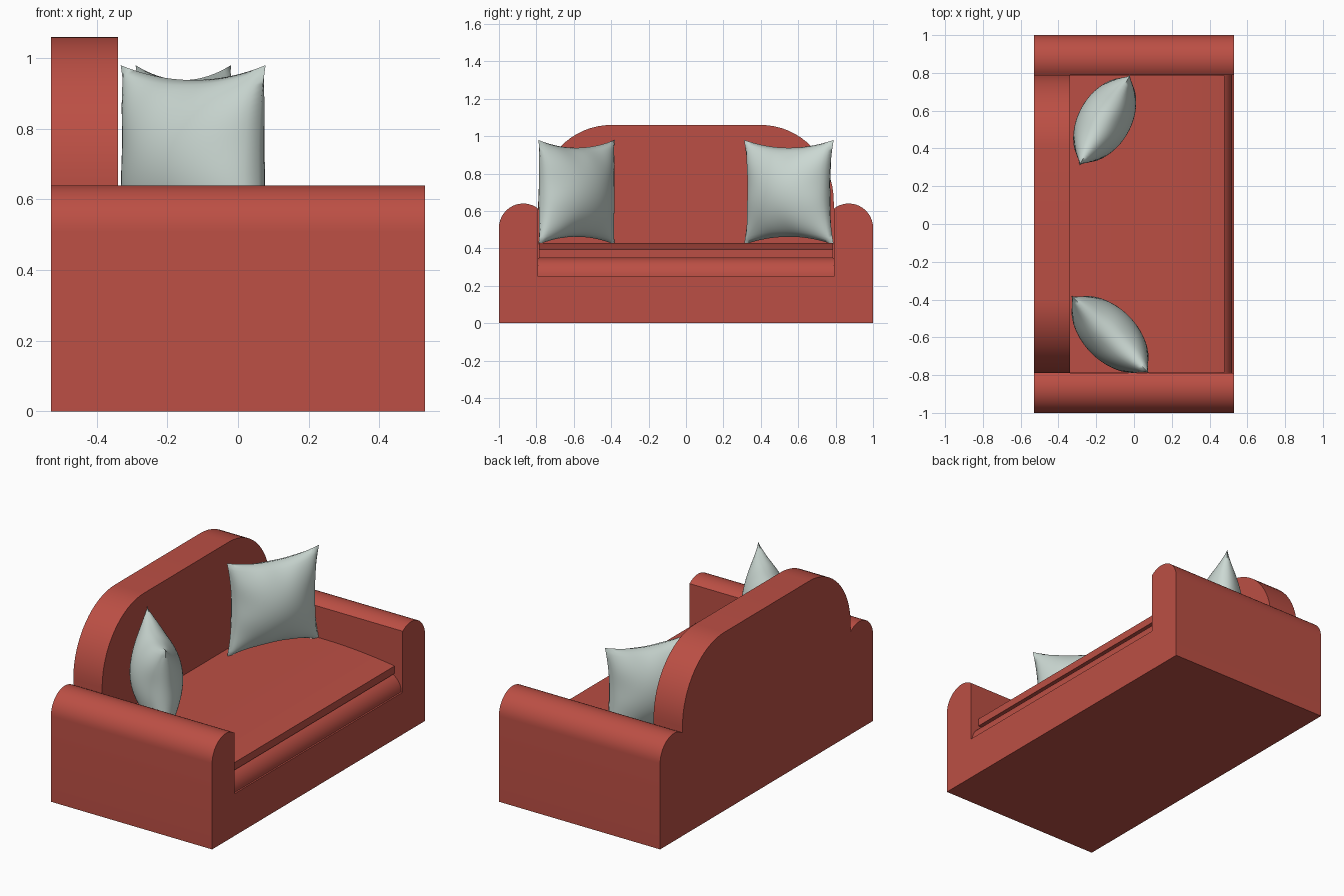
import bpy, bmesh, math
from mathutils import Vector

cube = bpy.data.objects.get("Cube")
if cube:
    bpy.data.objects.remove(cube, do_unlink=True)


def material(name, rgb):
    mat = bpy.data.materials.new(name)
    mat.use_nodes = True
    mat.diffuse_color = (*rgb, 1)
    mat.node_tree.nodes["Principled BSDF"].inputs["Base Color"].default_value = (*rgb, 1)
    return mat


RED = material("brick red fabric", (0.50, 0.078, 0.058))
PALE = material("pale grey green fabric", (0.60, 0.69, 0.65))


def finish(name, bm, mat, angle=30):
    bmesh.ops.recalc_face_normals(bm, faces=bm.faces)
    mesh = bpy.data.meshes.new(name)
    bm.to_mesh(mesh)
    bm.free()
    mesh.materials.append(mat)
    obj = bpy.data.objects.new(name, mesh)
    bpy.context.collection.objects.link(obj)
    bpy.ops.object.select_all(action="DESELECT")
    obj.select_set(True)
    bpy.context.view_layer.objects.active = obj
    bpy.ops.object.shade_smooth_by_angle(angle=math.radians(angle))
    return obj


def extrude(name, points, sweep):
    """Close a profile of 3D points and extrude it along the sweep vector."""
    bm = bmesh.new()
    face = bm.faces.new([bm.verts.new(p) for p in points])
    new = bmesh.ops.extrude_face_region(bm, geom=[face])["geom"]
    verts = [v for v in new if isinstance(v, bmesh.types.BMVert)]
    bmesh.ops.translate(bm, verts=verts, vec=sweep)
    # the profile cap is kept by the extrusion, so the solid is closed
    if not any(len(f.verts) == len(points) and f.calc_center_median().dot(Vector(sweep)) <
               verts[0].co.dot(Vector(sweep)) - 0.01 for f in bm.faces if len(f.verts) > 4):
        bm.faces.new([bm.verts[i] for i in range(len(points))]) if bm.verts.ensure_lookup_table() else None
    return finish(name, bm, RED)


def arc(cu, cv, ru, rv, start, end, steps=16):
    angles = [math.radians(start + (end - start) * i / steps) for i in range(steps + 1)]
    return [(cu + ru * math.cos(a), cv + rv * math.sin(a)) for a in angles]


BACK, FRONT, INNER = -0.53, 0.53, 0.79

# Arms with a rolled top
inner_angle = 180 - math.degrees(math.acos((0.87 - INNER) / 0.13))
arm = [(INNER, 0), (1, 0)] + arc(0.87, 0.51, 0.13, 0.13, 0, inner_angle)
for name, side in (("left_arm", 1), ("right_arm", -1)):
    extrude(name, [(BACK, side * y, z) for y, z in arm], (FRONT - BACK, 0, 0))

# Arched backrest
arch = arc(0.40, 0.65, 0.39, 0.41, 0, 90)
rest = [(INNER, 0)] + arch + [(-y, z) for y, z in reversed(arch)] + [(-INNER, 0)]
extrude("backrest", [(BACK, y, z) for y, z in rest], (0.19, 0, 0))

# Base with a rounded front lip
base = [(-0.34, 0), (FRONT, 0), (FRONT, 0.25)] + arc(0.42, 0.25, 0.10, 0.10, 0, 90, 10) + [(-0.34, 0.35)]
extrude("seat_base", [(x, -INNER, z) for x, z in base], (0, 2 * INNER, 0))

# Seat cushion, sloping gently down to its front edge
slope = [(0.48 - 0.48 * i / 12, 0.43 - 0.035 * (1 - i / 12) ** 2) for i in range(13)]
cushion = [(-0.34, 0.35), (0.48, 0.35)] + slope + [(-0.34, 0.43)]
extrude("seat_cushion", [(x, 0.005 - INNER, z) for x, z in cushion], (0, 2 * INNER - 0.01, 0))


def pillow(name, center, direction, half):
    """Two puffed sheets joined at a pinched square seam."""
    bm = bmesh.new()
    along = Vector(direction).normalized()
    across = Vector((along.y, -along.x, 0))
    for side in (1, -1):
        sheet = bmesh.ops.create_grid(bm, x_segments=32, y_segments=32, size=1)["verts"]
        for vert in sheet:
            u, v = vert.co.x, vert.co.y
            edge_u, edge_v = max(0, 1 - u * u), max(0, 1 - v * v)
            puff = 0.14 * (edge_u * edge_v) ** 0.6
            # soft gathers near the seams
            puff *= 1 - 0.05 * math.sin(9 * u + side) * v ** 4 - 0.05 * math.sin(8 * v) * u ** 4
            vert.co = (Vector(center) + along * half * u * (1 - 0.10 * edge_v)
                       + Vector((0, 0, 0.28 * v * (1 - 0.15 * edge_u)))
                       + across * side * puff)
    bmesh.ops.remove_doubles(bm, verts=bm.verts, dist=0.0005)
    return finish(name, bm, PALE, 80)


pillow("right_pillow", (-0.127, -0.585, 0.70), (1, -1, 0), 0.29)
pillow("left_pillow", (-0.155, 0.55, 0.70), (0.27, 0.48, 0), 0.275)
